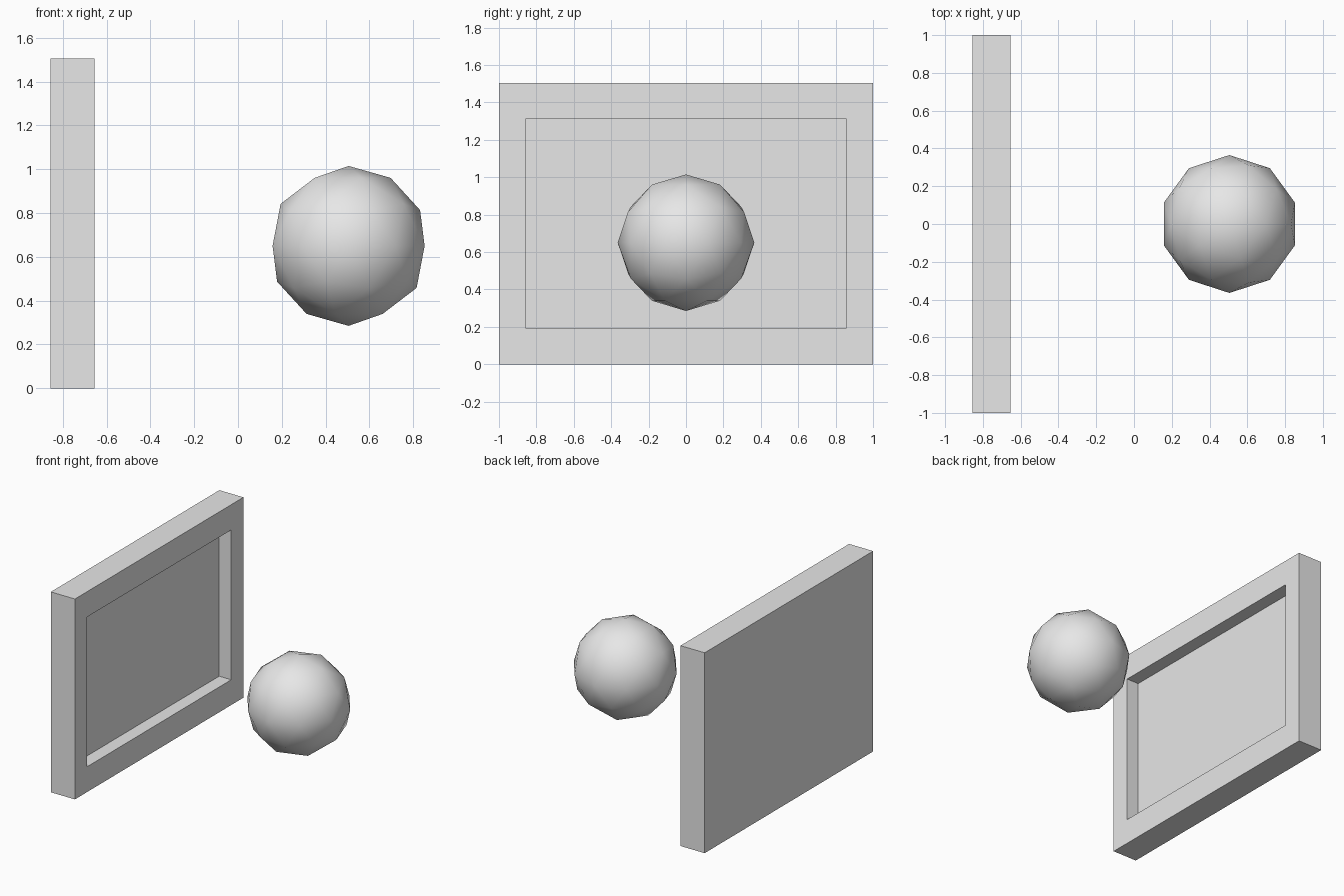
import bpy, bmesh
from mathutils import Vector

cube = bpy.data.objects.get("Cube")
if cube:
    bpy.data.objects.remove(cube, do_unlink=True)

# One plain grey for everything
grey = bpy.data.materials.new("plain_grey")
grey.use_nodes = True
colour = (0.8, 0.8, 0.8, 1)
grey.diffuse_color = colour
grey.node_tree.nodes["Principled BSDF"].inputs["Base Color"].default_value = colour


def add_object(name, bm, location):
    mesh = bpy.data.meshes.new(name)
    bm.to_mesh(mesh)
    bm.free()
    mesh.materials.append(grey)
    obj = bpy.data.objects.new(name, mesh)
    obj.location = location
    bpy.context.collection.objects.link(obj)
    return obj


# Upright panel with a recess in its +x face
size = Vector((0.2, 2.0, 1.505))
bm = bmesh.new()
bmesh.ops.create_cube(bm, size=1)
bmesh.ops.scale(bm, vec=size, verts=bm.verts)
bm.normal_update()
front = max(bm.faces, key=lambda f: f.normal.x)
bmesh.ops.inset_region(bm, faces=[front], thickness=0.1)
for v in front.verts:
    v.co.y = 0.855 if v.co.y > 0 else -0.855
    v.co.z = 0.5625 if v.co.z > 0 else -0.5625
floor = bmesh.ops.extrude_discrete_faces(bm, faces=[front])["faces"][0]
bmesh.ops.translate(bm, vec=(-0.1, 0, 0), verts=floor.verts)
bmesh.ops.recalc_face_normals(bm, faces=bm.faces)
add_object("recessed_panel", bm, (-0.755, 0, size.z / 2))

# Smooth-shaded faceted ball
bm = bmesh.new()
bmesh.ops.create_icosphere(bm, subdivisions=2, radius=0.365)
for f in bm.faces:
    f.smooth = True
add_object("ball", bm, (0.505, 0, 0.65))
